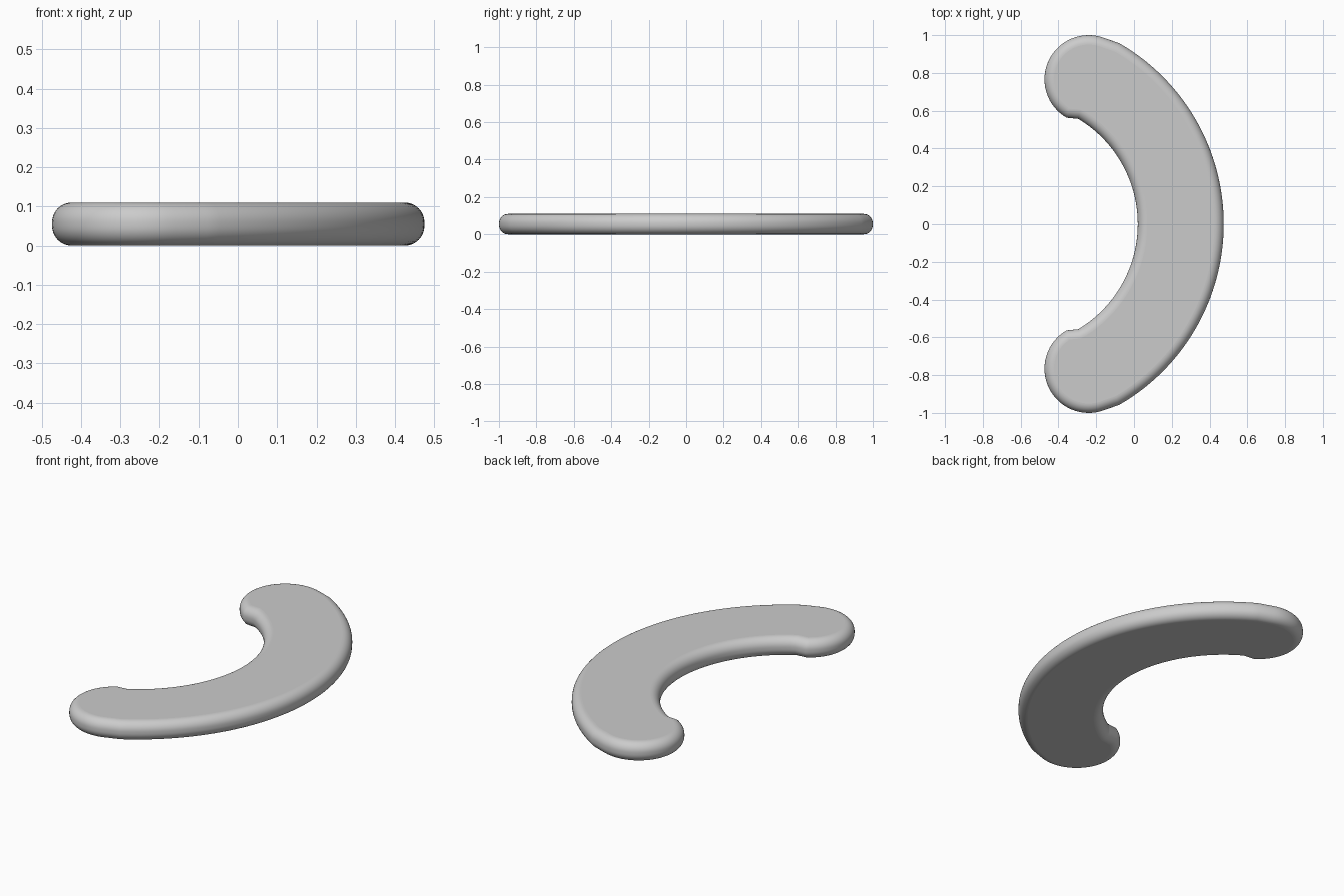
import bpy, bmesh
from math import sin, cos, pi, radians
from mathutils import Vector

if "Cube" in bpy.data.objects:
    bpy.data.objects.remove(bpy.data.objects["Cube"])

HEIGHT, ROUND = 0.11, 0.05
CENTER_X, R_IN, R_OUT = -0.63, 0.65, 1.105
CAP, R_CAP = Vector((-0.24, 0.766)), 0.234


def arc(cx, cy, r, a0, a1, n):
    return [Vector((cx + r * cos(radians(a0 + (a1 - a0) * i / n)),
                    cy + r * sin(radians(a0 + (a1 - a0) * i / n)))) for i in range(n + 1)]


# Crescent outline, counter-clockwise: outer arc, round cap, inner arc, round cap
top_cap = arc(CAP.x, CAP.y, R_CAP, 70, 240, 32)
bottom_cap = [Vector((p.x, -p.y)) for p in reversed(top_cap)]
outline = (arc(CENTER_X, 0, R_OUT, -60, 60, 64) + top_cap
           + arc(CENTER_X, 0, R_IN, 59, -59, 56) + bottom_cap)

# Outward normals for the rounded rim
n = len(outline)
normals = []
for i in range(n):
    t = outline[(i + 1) % n] - outline[i - 1]
    normals.append(Vector((t.y, -t.x)).normalized())

# Rim profile: inset and height, bottom to top
steps = 10
profile = [(ROUND * (1 - cos(a)), ROUND + ROUND * sin(a))
           for a in (-pi / 2 + pi / 2 * i / steps for i in range(steps + 1))]
profile += [(d, HEIGHT - z) for d, z in reversed(profile)]

bm = bmesh.new()
rings = [[bm.verts.new((p.x - m.x * d, p.y - m.y * d, z)) for p, m in zip(outline, normals)]
         for d, z in profile]
for low, high in zip(rings, rings[1:]):
    for i in range(n):
        j = (i + 1) % n
        bm.faces.new((low[i], low[j], high[j], high[i]))
# Flat top and bottom
bm.faces.new(rings[-1])
bm.faces.new(list(reversed(rings[0])))
bmesh.ops.recalc_face_normals(bm, faces=bm.faces)
for f in bm.faces:
    f.smooth = len(f.verts) == 4

mesh = bpy.data.meshes.new("crescent_slab")
bm.to_mesh(mesh)
bm.free()
slab = bpy.data.objects.new("crescent_slab", mesh)
bpy.context.collection.objects.link(slab)
